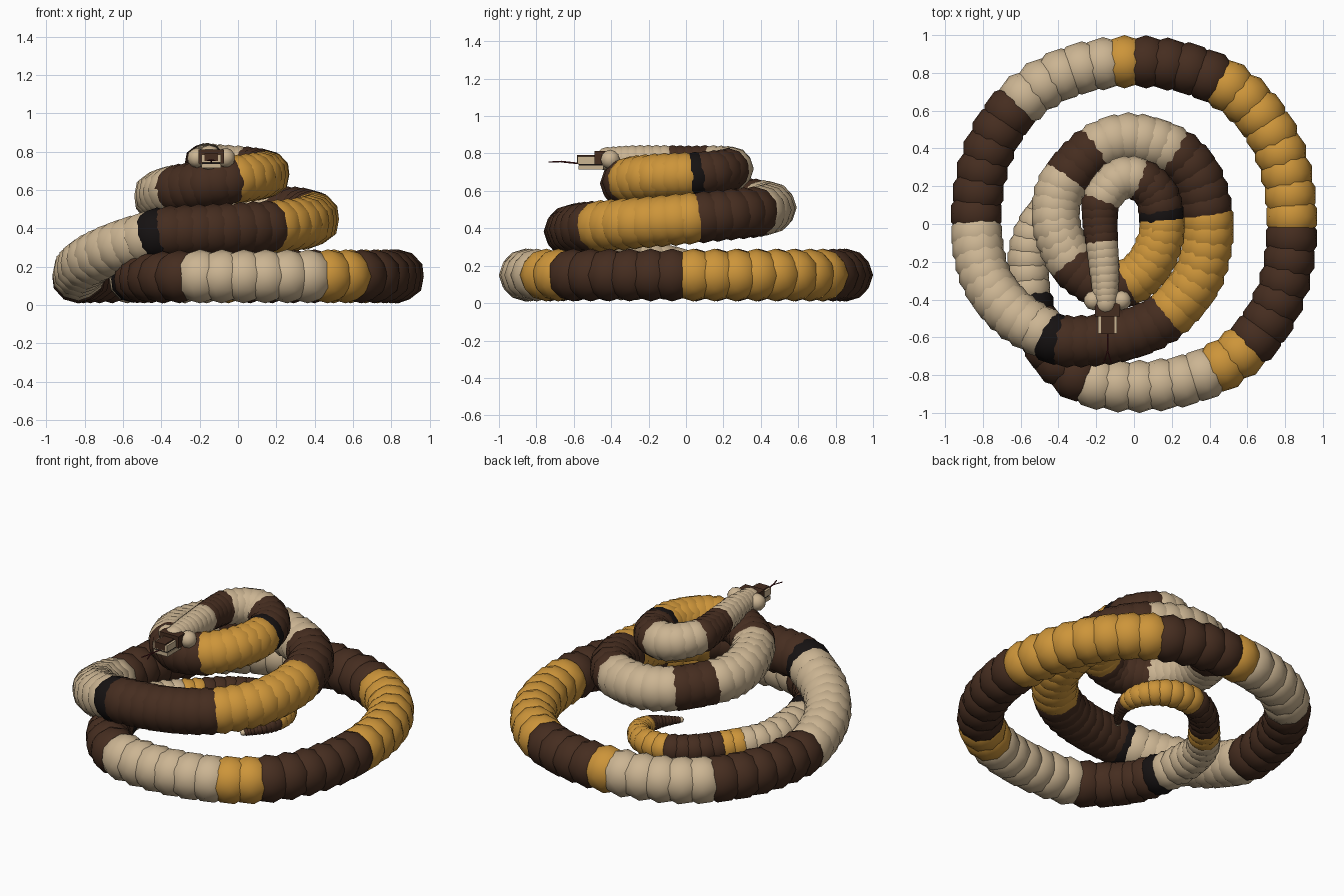
import bpy, bmesh, math
from mathutils import Vector, Matrix

if "Cube" in bpy.data.objects:
    bpy.data.objects.remove(bpy.data.objects["Cube"])


def material(name, rgb):
    m = bpy.data.materials.new(name)
    m.diffuse_color = (*rgb, 1)
    m.use_nodes = True
    m.node_tree.nodes["Principled BSDF"].inputs["Base Color"].default_value = m.diffuse_color
    return m


MATS = {
    'C': material("cream", (.60, .46, .29)),
    'B': material("brown", (.060, .026, .014)),
    'O': material("ochre", (.61, .30, .042)),
    'K': material("black", (.008, .006, .006)),
    'R': material("dark_red", (.10, .012, .016)),
}


def finish(bm, name, col, smooth=False):
    me = bpy.data.meshes.new(name)
    bm.to_mesh(me)
    bm.free()
    ob = bpy.data.objects.new(name, me)
    bpy.context.collection.objects.link(ob)
    me.materials.append(MATS[col])
    for p in me.polygons:
        p.use_smooth = smooth
    return ob


def box(name, col, lo, hi):
    lo, hi = Vector(lo), Vector(hi)
    bm = bmesh.new()
    bmesh.ops.create_cube(bm, size=1, matrix=Matrix.Translation((lo + hi) / 2)
                          @ Matrix.Diagonal((*(hi - lo), 1)))
    return finish(bm, name, col)


def ball(name, col, loc, r):
    bm = bmesh.new()
    bmesh.ops.create_icosphere(bm, subdivisions=2, radius=r, matrix=Matrix.Translation(loc))
    return finish(bm, name, col, True)


def rod(name, col, a, b, r):
    a, b = Vector(a), Vector(b)
    d = b - a
    bm = bmesh.new()
    bmesh.ops.create_cone(bm, cap_ends=True, segments=6, radius1=r, radius2=r, depth=d.length,
                          matrix=Matrix.Translation((a + b) / 2)
                          @ d.to_track_quat('Z', 'Y').to_matrix().to_4x4())
    return finish(bm, name, col)


# body path from neck to tail: x, y, z, radius, colour from here on
top_coil = [
    (-.15, -.42, .77, .065, 'C'), (-.155, -.27, .765, .08, 'C'),
    (-.17, -.10, .755, .09, 'B'), (-.18, .03, .745, .098, 'B'),
    (-.17, .13, .74, .105, 'C'), (-.08, .235, .725, .114, 'C'),
    (.02, .24, .715, .117, 'B'), (.11, .17, .70, .12, 'B'),
    (.14, .09, .69, .123, 'K'), (.145, .045, .685, .124, 'O'),
    (.145, -.06, .68, .126, 'O'), (.09, -.20, .67, .128, 'O'),
    (-.01, -.30, .655, .129, 'B'), (-.14, -.33, .635, .13, 'B'),
    (-.26, -.27, .615, .131, 'B'), (-.34, -.19, .60, .132, 'C'),
    (-.405, -.03, .58, .133, 'C'), (-.41, .11, .56, .134, 'C'),
]
middle_coil = [
    (-.36, .24, .55, .135, 'B'), (-.20, .40, .525, .136, 'C'),
    (-.02, .455, .51, .137, 'C'), (.20, .39, .49, .138, 'B'),
    (.335, .25, .475, .139, 'B'), (.39, .045, .455, .14, 'O'),
    (.385, -.12, .44, .14, 'O'), (.33, -.30, .425, .14, 'O'),
    (.19, -.47, .41, .14, 'B'), (.04, -.56, .40, .14, 'B'),
    (-.15, -.61, .39, .14, 'B'), (-.37, -.62, .38, .14, 'K'),
    (-.45, -.59, .36, .14, 'C'), (-.635, -.48, .30, .141, 'C'),
    (-.765, -.325, .24, .141, 'C'), (-.82, -.16, .19, .141, 'C'),
]
tail = [
    (-.40, -.72, .145, .136, 'B'), (-.50, -.575, .14, .13, 'B'),
    (-.54, -.44, .136, .125, 'K'), (-.555, -.37, .134, .12, 'C'),
    (-.56, -.17, .13, .113, 'C'), (-.525, -.02, .127, .104, 'C'),
    (-.44, .10, .123, .098, 'O'), (-.39, .16, .121, .095, 'B'),
    (-.27, .29, .118, .091, 'B'), (-.12, .37, .115, .088, 'O'),
    (.04, .355, .112, .082, 'O'), (.145, .26, .106, .072, 'O'),
    (.17, .15, .10, .056, 'B'), (.145, .05, .09, .038, 'B'),
    (.08, -.05, .08, .02, 'B'),
]
# outer ring: colour changes by angle
ring_bands = [(183, 'B'), (137, 'C'), (101, 'O'), (94, 'B'), (57, 'O'),
              (2, 'B'), (-42, 'O'), (-57, 'C'), (-103, 'B')]
ring = []
for i in range(73):
    a = 180 - 4 * i
    col = [c for lim, c in ring_bands if a <= lim][-1]
    t = math.radians(a)
    bulge = .035 * math.sin(2 * t) ** 2
    ring.append(((.836 + bulge) * math.cos(t), (.86 + bulge) * math.sin(t), .15, .141, col))

# last entry: bead spacing relative to the radius
path = [(*p, .42) for p in top_coil] + [(*p, .5) for p in middle_coil]
path += [(*p, .80) for p in ring] + [(*p, .62) for p in tail]


# beads at even steps along a smooth curve through the path
def catmull(p0, p1, p2, p3, t):
    return .5 * (2 * p1 + (p2 - p0) * t + (2 * p0 - 5 * p1 + 4 * p2 - p3) * t ** 2
                 + (3 * p1 - p0 - 3 * p2 + p3) * t ** 3)


beads, travelled, last = [], 1.0, None
pts = [Vector(p[:4]) for p in path]
n = len(pts)
for i in range(n - 1):
    q = [pts[max(0, min(n - 1, i + k))] for k in (-1, 0, 1, 2)]
    for s in range(20):
        v = catmull(*q, s / 20)
        if last is not None:
            travelled += (v.xyz - last).length
        if travelled >= path[i][5] * v.w:
            beads.append((v.xyz, v.w, path[i][4]))
            travelled = 0
        last = v.xyz

# one object per colour band
start = 0
band = 1
for i in range(1, len(beads) + 1):
    if i == len(beads) or beads[i][2] != beads[start][2]:
        bm = bmesh.new()
        for pos, r, _ in beads[start:i]:
            bmesh.ops.create_icosphere(bm, subdivisions=2, radius=r,
                                       matrix=Matrix.Translation(pos))
        finish(bm, f"body_band_{band}", beads[start][2], True)
        band += 1
        start = i
ball("tail_tip", 'C', (.075, -.055, .08), .018)

# head: skull, snout, jaw, mouth
HX = -.14
box("skull", 'B', (HX - .067, -.49, .74), (HX + .067, -.42, .812))
box("snout", 'C', (HX - .05, -.58, .745), (HX + .05, -.44, .785))
box("snout_top", 'B', (HX - .036, -.583, .752), (HX + .036, -.48, .792))
box("mouth", 'K', (HX - .045, -.572, .735), (HX + .045, -.44, .748))
box("lower_jaw", 'C', (HX - .05, -.575, .714), (HX + .05, -.44, .737))

# eyes and forked tongue
for side in (-1, 1):
    ball("eye", 'C', (HX + side * .074, -.405, .768), .052)
    rod("tongue_fork", 'R', (HX, -.67, .757), (HX + side * .02, -.735, .754), .0035)
rod("tongue", 'R', (HX, -.56, .745), (HX, -.67, .757), .0045)
